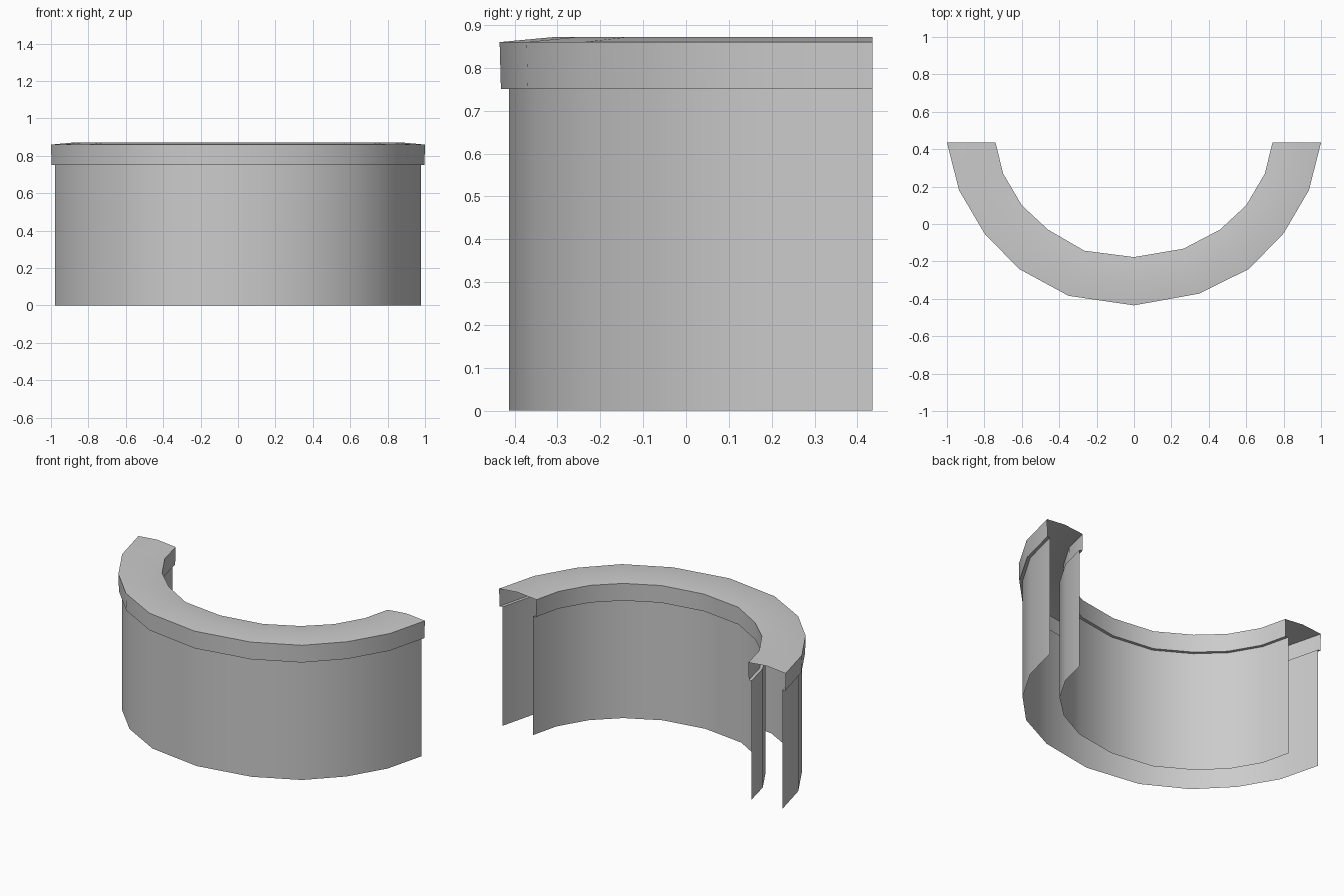
import bpy

if "Cube" in bpy.data.objects:
    bpy.data.objects.remove(bpy.data.objects["Cube"])

# Plan outlines of the curved counter, left end to right end
OUTER = [(-1, .435), (-.935, .18), (-.80, -.05), (-.615, -.24), (-.35, -.384), (0, -.435),
         (.35, -.372), (.615, -.24), (.80, -.05), (.935, .18), (1, .435)]
INNER = [(-.74, .435), (-.70, .27), (-.60, .10), (-.46, -.03), (-.265, -.143), (0, -.177),
         (.265, -.132), (.46, -.03), (.60, .10), (.70, .27), (.74, .435)]


def sweep(name, profile):
    """Sweep (t, z) points along the arc; t = 0 is the outer edge, 1 the inner."""
    n = len(profile)
    verts = [(a[0] + (b[0] - a[0]) * t, a[1] + (b[1] - a[1]) * t, z)
             for a, b in zip(OUTER, INNER) for t, z in profile]
    faces = [(i * n + j, (i + 1) * n + j, (i + 1) * n + j + 1, i * n + j + 1)
             for i in range(len(OUTER) - 1) for j in range(n - 1)]
    mesh = bpy.data.meshes.new(name)
    mesh.from_pydata(verts, [], faces)
    ob = bpy.data.objects.new(name, mesh)
    bpy.context.collection.objects.link(ob)
    bpy.ops.object.select_all(action='DESELECT')
    ob.select_set(True)
    bpy.context.view_layer.objects.active = ob
    bpy.ops.object.shade_smooth_by_angle(angle=0.56)
    return ob


W = 0.085   # wall inset as a fraction of the counter depth

# Crowned top with hanging skirts and narrow ledges back to the walls, open at the ends
sweep("countertop", [(W, .75), (.012, .75), (0, .86), (.5, .872), (1, .86), (.988, .75), (1 - W, .75)])

# Thin walls
sweep("outer_wall", [(W, 0), (W, .75)])
sweep("inner_wall", [(1 - W, .75), (1 - W, 0)])
